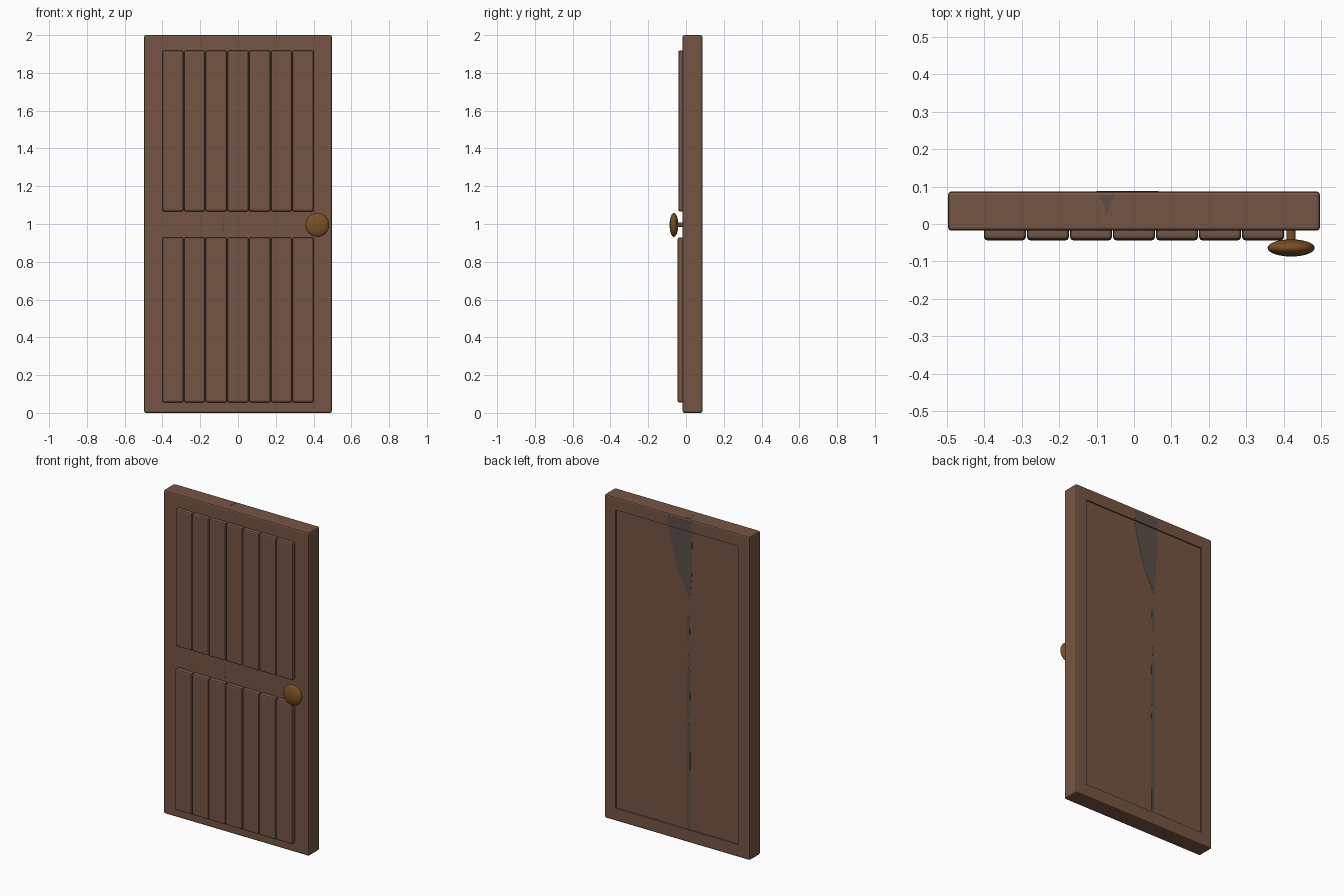
import bpy, bmesh, math
from mathutils import Vector

if "Cube" in bpy.data.objects:
    bpy.data.objects.remove(bpy.data.objects["Cube"])


def material(name, rgb):
    m = bpy.data.materials.new(name)
    lin = [((c / 255 + 0.055) / 1.055) ** 2.4 for c in rgb]
    m.diffuse_color = (*lin, 1)
    m.use_nodes = True
    m.node_tree.nodes["Principled BSDF"].inputs["Base Color"].default_value = m.diffuse_color
    return m


WOOD = material("brown_wood", (117, 85, 67))
BRASS = material("aged_brass", (122, 80, 36))
STAIN = material("grey_stain", (90, 79, 73))


def finish(name, bm, mat):
    bmesh.ops.recalc_face_normals(bm, faces=bm.faces)
    me = bpy.data.meshes.new(name)
    bm.to_mesh(me)
    bm.free()
    ob = bpy.data.objects.new(name, me)
    bpy.context.collection.objects.link(ob)
    me.materials.append(mat)
    return ob


def box(name, x, y, z, bevel=0.0, mat=WOOD, flare=None):
    """Box from ranges; flare = (sign of y side, amount that side widens)."""
    bm = bmesh.new()
    bmesh.ops.create_cube(bm, size=1)
    for v in bm.verts:
        f = flare[1] if flare and v.co.y * flare[0] > 0 else 0
        c = [r[1] if k > 0 else r[0] for k, r in zip(v.co, (x, y, z))]
        c[0] += math.copysign(f, v.co.x)
        c[2] += math.copysign(f, v.co.z)
        v.co = c
    if bevel:
        bmesh.ops.bevel(bm, geom=bm.edges[:], offset=bevel, segments=2,
                        profile=0.5, affect='EDGES')
    return finish(name, bm, mat)


def plate(name, pts, normal):
    """Paper-thin painted patch."""
    bm = bmesh.new()
    n = Vector(normal)
    f = bm.faces.new([bm.verts.new(Vector(p) - n * 0.001) for p in pts])
    r = bmesh.ops.extrude_face_region(bm, geom=[f])
    for v in r["geom"]:
        if isinstance(v, bmesh.types.BMVert):
            v.co += n * 0.002
    return finish(name, bm, STAIN)


F, B = -0.018, 0.087          # front and back of the slab
SLAB_BACK = B - 0.008         # floor of the back recess

# Door slab with two front recesses and one shallow back recess
door = box("door_slab", (-0.497, 0.497), (F, B), (0, 2), 0.009)
cutters = [
    box("upper_recess", (-0.415, 0.415), (F + 0.018, F - 0.002), (1.072, 1.92), flare=(-1, 0.016)),
    box("lower_recess", (-0.415, 0.415), (F + 0.018, F - 0.002), (0.065, 0.925), flare=(-1, 0.016)),
    box("back_recess", (-0.42, 0.42), (SLAB_BACK, B + 0.02), (0.078, 1.922)),
]
# The flare test relies on the cube's own -y side: swap so that side is the wide front
for c in cutters[:2]:
    ys = [v.co.y for v in c.data.vertices]
    for v in c.data.vertices:
        v.co.y = min(ys) + max(ys) - v.co.y
    c.data.flip_normals()
for c in cutters:
    m = door.modifiers.new(c.name, 'BOOLEAN')
    m.operation, m.solver, m.object = 'DIFFERENCE', 'EXACT', c
bpy.context.view_layer.update()
dg = bpy.context.evaluated_depsgraph_get()
me = bpy.data.meshes.new_from_object(door.evaluated_get(dg))
door.modifiers.clear()
door.data = me
for c in cutters:
    bpy.data.objects.remove(c)

# Rows of seven vertical slats
for row, z0, z1, front in (("upper", 1.067, 1.918, -0.041), ("lower", 0.056, 0.929, -0.044)):
    for i in range(7):
        x = -0.345 + 0.115 * i
        box(f"{row}_slat_{i + 1}", (x - 0.056, x + 0.056), (front, 0.01), (z0, z1), 0.009)

# Knob: flattened ball on a short stem
KX, KZ = 0.42, 0.995
bm = bmesh.new()
bmesh.ops.create_uvsphere(bm, u_segments=32, v_segments=16, radius=1)
for v in bm.verts:
    v.co = (KX + v.co.x * 0.063, -0.064 + v.co.z * 0.023, KZ + v.co.y * 0.063)
knob = finish("door_knob", bm, BRASS)
bm = bmesh.new()
bmesh.ops.create_cone(bm, cap_ends=True, segments=24, radius1=0.012, radius2=0.012, depth=0.06)
for v in bm.verts:
    v.co = (KX + v.co.x, -0.03 + v.co.z, KZ + v.co.y)
stem = finish("knob_stem", bm, BRASS)
for ob in (knob, stem):
    bpy.ops.object.select_all(action='DESELECT')
    ob.select_set(True)
    bpy.context.view_layer.objects.active = ob
    bpy.ops.object.shade_smooth_by_angle(angle=math.radians(40))

# Grey weathering streak down the back, over the top edge and on the middle rail
plate("stain_back_top", [(0.06, B, 1.985), (-0.10, B, 1.985), (-0.10, B, 1.922), (0.065, B, 1.922)], (0, 1, 0))
plate("stain_back_wedge", [(0.065, SLAB_BACK, 1.922), (-0.10, SLAB_BACK, 1.922), (-0.095, SLAB_BACK, 1.65),
                           (-0.082, SLAB_BACK, 1.5), (-0.03, SLAB_BACK, 1.6), (0.0, SLAB_BACK, 1.66),
                           (0.035, SLAB_BACK, 1.79)], (0, 1, 0))
for i, (za, zb, w) in enumerate(((1.24, 1.41, 0.010), (1.10, 1.16, 0.008), (0.77, 1.08, 0.014), (0.08, 0.74, 0.013))):
    c, d = -0.073, SLAB_BACK
    plate(f"stain_streak_{i + 1}", [(c, d, zb), (c - w, d, zb - 0.03), (c - w * 0.7, d, za),
                                    (c + w * 0.7, d, za), (c + w, d, zb - 0.03)], (0, 1, 0))
plate("stain_top", [(-0.095, 0.077, 2), (-0.08, 0.05, 2), (-0.077, 0.03, 2), (-0.068, 0.03, 2),
                    (-0.065, 0.055, 2), (-0.05, 0.077, 2)], (0, 0, 1))
plate("stain_front_rail", [(-0.082, F, 0.95), (-0.074, F, 0.95), (-0.072, F, 1.05), (-0.08, F, 1.05)], (0, -1, 0))
